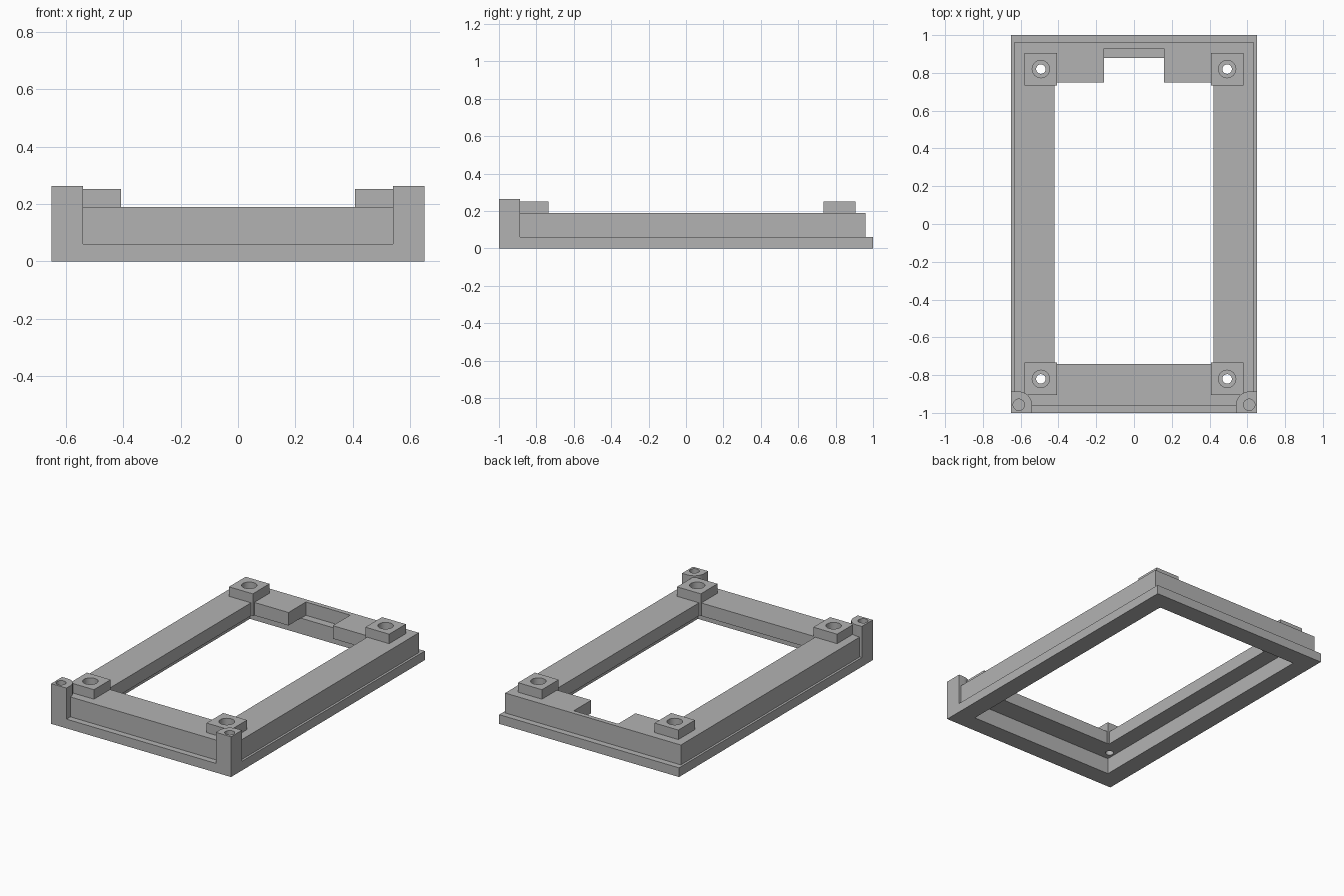
import bpy, bmesh, math

default = bpy.data.objects.get("Cube")
if default:
    bpy.data.objects.remove(default, do_unlink=True)

grey = bpy.data.materials.new("matte grey")
grey.diffuse_color = (0.45, 0.45, 0.45, 1)
grey.use_nodes = True
grey.node_tree.nodes["Principled BSDF"].inputs["Base Color"].default_value = (0.45, 0.45, 0.45, 1)


def prism(name, outline, z0, z1):
    """Extrude a counter-clockwise outline from z0 up to z1."""
    bm = bmesh.new()
    face = bm.faces.new([bm.verts.new((x, y, z0)) for x, y in outline])
    top = bmesh.ops.extrude_face_region(bm, geom=[face])["geom"]
    verts = [v for v in top if isinstance(v, bmesh.types.BMVert)]
    bmesh.ops.translate(bm, verts=verts, vec=(0, 0, z1 - z0))
    bmesh.ops.recalc_face_normals(bm, faces=bm.faces)
    mesh = bpy.data.meshes.new(name)
    bm.to_mesh(mesh)
    bm.free()
    mesh.materials.append(grey)
    obj = bpy.data.objects.new(name, mesh)
    bpy.context.collection.objects.link(obj)
    return obj


def box(name, x0, x1, y0, y1, z0, z1):
    return prism(name, [(x0, y0), (x1, y0), (x1, y1), (x0, y1)], z0, z1)


def cylinder(name, x, y, r, z0, z1, n=32):
    ring = [(x + r * math.cos(i * math.tau / n), y + r * math.sin(i * math.tau / n)) for i in range(n)]
    return prism(name, ring, z0, z1)


def combine(obj, tool, operation="DIFFERENCE"):
    """Apply a boolean and discard the tool object."""
    tool.hide_render = True
    mod = obj.modifiers.new("boolean", "BOOLEAN")
    mod.operation, mod.solver, mod.object = operation, "EXACT", tool
    bpy.ops.object.select_all(action="DESELECT")
    bpy.context.view_layer.objects.active = obj
    obj.select_set(True)
    bpy.ops.object.modifier_apply(modifier=mod.name)
    bpy.data.objects.remove(tool, do_unlink=True)


def drill_mount(obj, x, y):
    """Narrow through hole with a wide counterbore above it."""
    combine(obj, cylinder("bore", x, y, 0.025, -0.1, 0.4))
    combine(obj, cylinder("counterbore", x, y, 0.046, 0.15, 0.4))


FLANGE, CEILING, PLATE = 0.06, 0.105, 0.19
MOUNT_X, MOUNT_Y, PAD = 0.493, 0.82, 0.086

# Frame: wide flange and stepped-in body
frame = box("bezel_frame", -0.65, 0.65, -1, 1, 0, FLANGE)
combine(frame, box("body", -0.635, 0.635, -0.96, 0.96, 0.02, PLATE), "UNION")

# Underside pocket, window and rear notch
combine(frame, box("pocket", -0.53, 0.53, -0.88, 0.88, -0.1, CEILING))
combine(frame, box("window", -0.42, 0.42, -0.74, 0.75, -0.1, 0.4))
combine(frame, box("notch", -0.16, 0.16, 0.6, 0.93, CEILING - 0.002, 0.4))

parts = [frame]
for sx, side in ((1, "left"), (-1, "right")):
    # Mounting pads with counterbored holes
    for sy, end in ((-1, "front"), (1, "rear")):
        x, y = sx * MOUNT_X, sy * MOUNT_Y
        pad = box(f"mounting_pad_{end}_{side}", x - PAD, x + PAD, y - PAD, y + PAD, CEILING + 0.001, 0.252)
        drill_mount(frame, x, y)
        drill_mount(pad, x, y)
        parts.append(pad)

    # Front corner posts, rounded on the inner corner, with a blind hole
    cx, cy, r = 0.61, -0.957, 0.07
    arc = [(cx - r * math.sin(a), cy + r * math.cos(a)) for a in (i * math.pi / 16 for i in range(9))]
    outline = [(0.54, -1), (0.65, -1), (0.65, cy + r)] + arc
    post = prism(f"corner_post_{side}", [(sx * px, py) for px, py in outline], FLANGE, 0.263)
    combine(post, cylinder("blind_hole", sx * cx, cy, 0.03, 0.195, 0.4))
    parts.append(post)

# Smooth the round walls, keep the edges crisp
bpy.ops.object.select_all(action="DESELECT")
for part in parts:
    part.select_set(True)
bpy.context.view_layer.objects.active = frame
bpy.ops.object.shade_smooth_by_angle(angle=math.radians(30))
